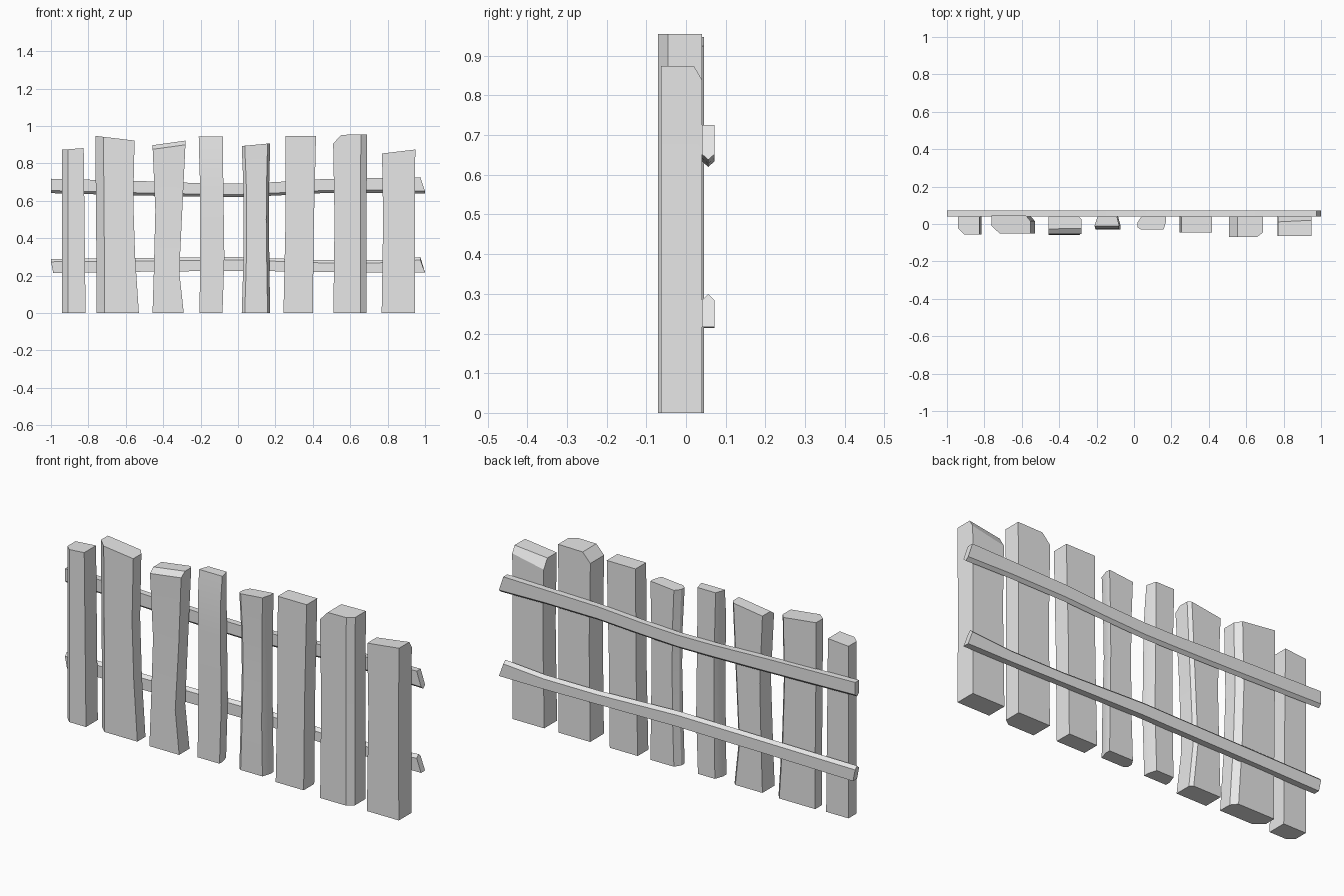
import bpy, bmesh
from mathutils import Vector

cube = bpy.data.objects.get("Cube")
if cube:
    bpy.data.objects.remove(cube, do_unlink=True)

grey = bpy.data.materials.new("weathered_grey")
grey.use_nodes = True
grey.diffuse_color = (0.8, 0.8, 0.8, 1)
grey.node_tree.nodes["Principled BSDF"].inputs["Base Color"].default_value = (0.8, 0.8, 0.8, 1)


def loft(name, rings, cut=None):
    """Skin closed rings of points, cap the ends, and optionally trim by a plane."""
    bm = bmesh.new()
    loops = [[bm.verts.new(p) for p in ring] for ring in rings]
    n = len(loops[0])
    for a, b in zip(loops, loops[1:]):
        for i in range(n):
            j = (i + 1) % n
            bm.faces.new((a[i], a[j], b[j], b[i]))
    bm.faces.new(loops[0][::-1])
    bm.faces.new(loops[-1])
    if cut:
        point, normal = cut
        bmesh.ops.bisect_plane(bm, geom=bm.verts[:] + bm.edges[:] + bm.faces[:],
                               plane_co=Vector(point), plane_no=Vector(normal), clear_outer=True)
        bmesh.ops.holes_fill(bm, edges=[e for e in bm.edges if e.is_boundary], sides=0)
    bmesh.ops.recalc_face_normals(bm, faces=bm.faces[:])
    mesh = bpy.data.meshes.new(name)
    bm.to_mesh(mesh)
    bm.free()
    mesh.materials.append(grey)
    obj = bpy.data.objects.new(name, mesh)
    bpy.context.collection.objects.link(obj)
    bpy.ops.object.select_all(action='DESELECT')
    obj.select_set(True)
    bpy.context.view_layer.objects.active = obj
    bpy.ops.object.shade_smooth_by_angle()


def picket(name, sections, tops, chamfers={}, back=0.04, cut=None):
    """Sections are (z, left x, right x, front y); the last one gets the sloped top."""
    rings = []
    for k, (z, x0, x1, yf) in enumerate(sections):
        corners = (("fl", x0, yf, 1, 1), ("fr", x1, yf, -1, 1),
                   ("br", x1, back, -1, -1), ("bl", x0, back, 1, -1))
        ring = []
        for key, x, y, sx, sy in corners:
            pts = [(x, y)]
            if key in chamfers:
                dx, dy = chamfers[key]
                pts = [(x, y + sy * dy), (x + sx * dx, y)]
                if key in ("fr", "bl"):
                    pts.reverse()
            ring += pts
        last = k == len(sections) - 1
        slope = lambda x: tops[0] + (tops[1] - tops[0]) * (x - x0) / (x1 - x0)
        rings.append([(x, y, slope(x) if last else z) for x, y in ring])
    loft(name, rings, cut)


def rail(name, stations, ridge, slants):
    """Stations are (x, bottom z, top z); the ridge is along the top or underside."""
    y0, y1, ym = 0.04, 0.072, 0.056
    rings = []
    for k, (x, zb, zt) in enumerate(stations):
        xb = x + (slants[0] if k == 0 else slants[1] if k == len(stations) - 1 else 0)
        ring = [(xb, y0, zb), (xb, y1, zb), (x, y1, zt), (x, y0, zt)]
        if ridge > 0:
            ring.insert(3, (x, ym, zt + ridge))
        else:
            ring.insert(1, (xb, ym, zb + ridge))
        rings.append(ring)
    loft(name, rings)


# Pickets, from the model's right to its left
picket("picket_1", [(0, -.94, -.815, -.055), (.45, -.94, -.82, -.055), (1, -.94, -.825, -.055)],
       (.873, .882), {"fl": (.032, .03)})
picket("picket_2", [(0, -.757, -.53, -.05), (.3, -.757, -.55, -.05), (.6, -.76, -.56, -.05),
                    (1, -.762, -.553, -.05)],
       (.947, .922), {"fl": (.043, .04), "br": (.025, .03)}, back=.045)
picket("picket_3", [(0, -.457, -.29, -.058), (.22, -.45, -.314, -.055), (.55, -.442, -.298, -.05),
                    (1, -.457, -.28, -.055)],
       (.897, .922), {"br": (.015, .015)},
       cut=((-.457, -.055, .875), (-.11, -.6, .8)))
picket("picket_4", [(0, -.206, -.083, -.03), (.3, -.202, -.073, -.03), (.65, -.202, -.078, -.03),
                    (.82, -.207, -.08, -.025), (1, -.21, -.08, -.012)],
       (.945, .945), {"bl": (.016, .045), "br": (.012, .045)})
picket("picket_5", [(0, .02, .172, -.03), (.25, .028, .168, -.03), (.5, .03, .165, -.024),
                    (.7, .028, .167, -.026), (1, .02, .172, -.03)],
       (.893, .907), {"fl": (.016, .012), "fr": (.014, .045), "bl": (.02, .03)})
picket("picket_6", [(0, .243, .4, -.045), (.45, .253, .405, -.045), (1, .255, .417, -.045)],
       (.946, .946))
picket("picket_7", [(0, .51, .687, -.07), (.5, .516, .687, -.07), (1, .508, .69, -.07)],
       (.952, .955), {"fr": (.033, .025)},
       cut=((.508, 0, .905), (-.7, 0, .65)))
picket("picket_8", [(0, .768, .947, -.063), (.5, .776, .945, -.063), (1, .77, .948, -.063)],
       (.853, .874), cut=((.948, .02, .874), (-.1, .85, .5)))

# Back rails
rail("upper_rail", [(-1, .655, .718), (-.5, .642, .705), (-.2, .636, .694), (0, .634, .692),
                    (.2, .642, .7), (.45, .655, .716), (.75, .657, .722), (.975, .652, .726)],
     -.014, (0, .025))
rail("lower_rail", [(-1, .214, .274), (-.5, .221, .279), (0, .226, .284), (.45, .22, .268),
                    (.75, .216, .268), (.975, .216, .284)],
     .015, (.012, .025))
